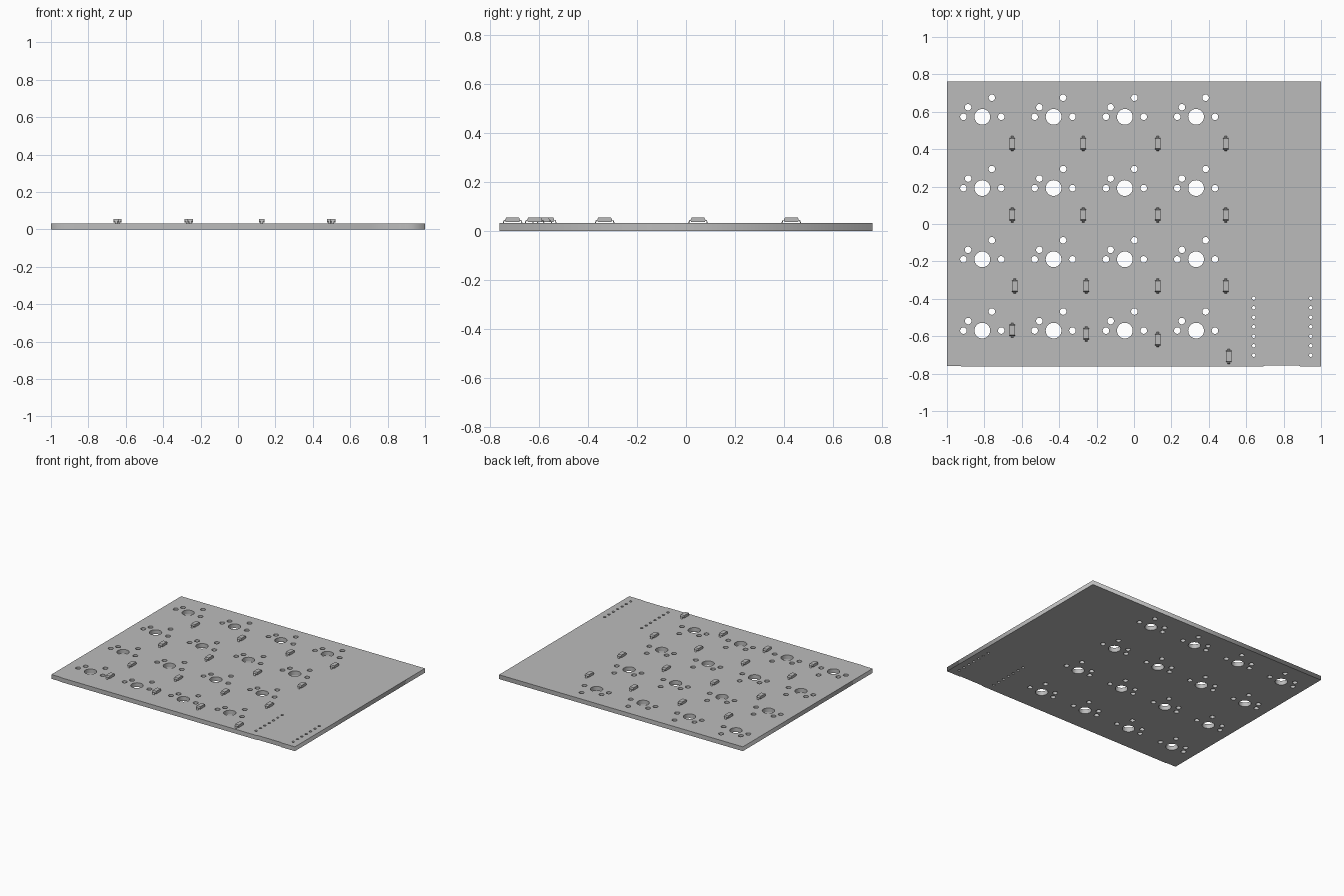
import bpy, math
from mathutils import Vector

cube = bpy.data.objects.get("Cube")
if cube:
    bpy.data.objects.remove(cube, do_unlink=True)

grey = bpy.data.materials.new("plain grey")
grey.use_nodes = True
grey.diffuse_color = (0.5, 0.5, 0.5, 1)
grey.node_tree.nodes["Principled BSDF"].inputs["Base Color"].default_value = (0.5, 0.5, 0.5, 1)

THICK = 0.032
PITCH = 0.381


def add_loop(curve, points):
    """Closed outline on a filled flat curve; inner loops become holes."""
    spline = curve.splines.new('POLY')
    spline.points.add(len(points) - 1)
    for p, (x, y) in zip(spline.points, points):
        p.co = (x, y, 0, 1)
    spline.use_cyclic_u = True


def add_hole(curve, x, y, r, n=32):
    add_loop(curve, [(x + r * math.cos(math.tau * i / n),
                      y + r * math.sin(math.tau * i / n)) for i in range(n)])


# Board: outline with slightly stepped front edge
board_curve = bpy.data.curves.new("board", 'CURVE')
board_curve.dimensions = '2D'
board_curve.fill_mode = 'BOTH'
board_curve.extrude = THICK / 2
add_loop(board_curve, [(-1, 0.762), (-1, -0.758), (-0.93, -0.758), (-0.92, -0.762),
                       (0.69, -0.762), (0.7, -0.757), (0.88, -0.757), (0.89, -0.762),
                       (1, -0.762), (1, 0.762)])

# Switch holes: one large centre and four small ones, on a four by four grid
for col in range(4):
    for row in range(4):
        x, y = -0.811 + col * PITCH, 0.573 - row * PITCH
        add_hole(board_curve, x, y, 0.042, 48)
        for dx, dy in ((-0.101, 0), (0.101, 0), (-0.076, 0.051), (0.051, 0.102)):
            add_hole(board_curve, x + dx, y + dy, 0.0175, 24)

# Controller pin holes: two columns
for x in (0.64, 0.945):
    for i in range(7):
        add_hole(board_curve, x, -0.397 - i * 0.0508, 0.0095, 16)

board = bpy.data.objects.new("board", board_curve)
bpy.context.collection.objects.link(board)
board.location.z = THICK / 2
bpy.context.view_layer.objects.active = board
board.select_set(True)
bpy.ops.object.convert(target='MESH')
board.data.materials.clear()
board.data.materials.append(grey)


# Diode: tapered body plus two bent leads, each a side profile swept across x
def prism(profile, half_width, verts, faces):
    base, n = len(verts), len(profile)
    for x in (-half_width, half_width):
        verts += [(x, y, z) for y, z in profile]
    faces.append([base + i for i in reversed(range(n))])
    faces.append([base + n + i for i in range(n)])
    for i in range(n):
        j = (i + 1) % n
        faces.append([base + i, base + j, base + n + j, base + n + i])


verts, faces = [], []
prism([(-0.027, 0.004), (0.027, 0.004), (0.031, 0.012), (0.026, 0.023), (-0.026, 0.023),
       (-0.031, 0.012)], 0.015, verts, faces)
lead = [(0.029, 0.010), (0.033, 0.010), (0.036, 0), (0.040, 0), (0.040, 0.002), (0.035, 0.013),
        (0.029, 0.013)]
prism(lead, 0.007, verts, faces)
prism([(-y, z) for y, z in reversed(lead)], 0.007, verts, faces)
diode_mesh = bpy.data.meshes.new("diode")
diode_mesh.from_pydata(verts, [], faces)
diode_mesh.materials.append(grey)

# Diode placement: regular columns with hand-placed lower rows
columns = (-0.651, -0.271, 0.127, 0.491)
spots = [(x, y) for y in (0.43, 0.049) for x in columns]
spots += [(-0.637, -0.332), (-0.256, -0.332), (0.127, -0.332), (0.491, -0.332),
          (-0.651, -0.568), (-0.256, -0.587), (0.127, -0.618), (0.506, -0.708)]
for i, (x, y) in enumerate(spots):
    diode = bpy.data.objects.new(f"diode_{i + 1}", diode_mesh)
    diode.location = Vector((x, y, THICK))
    bpy.context.collection.objects.link(diode)
